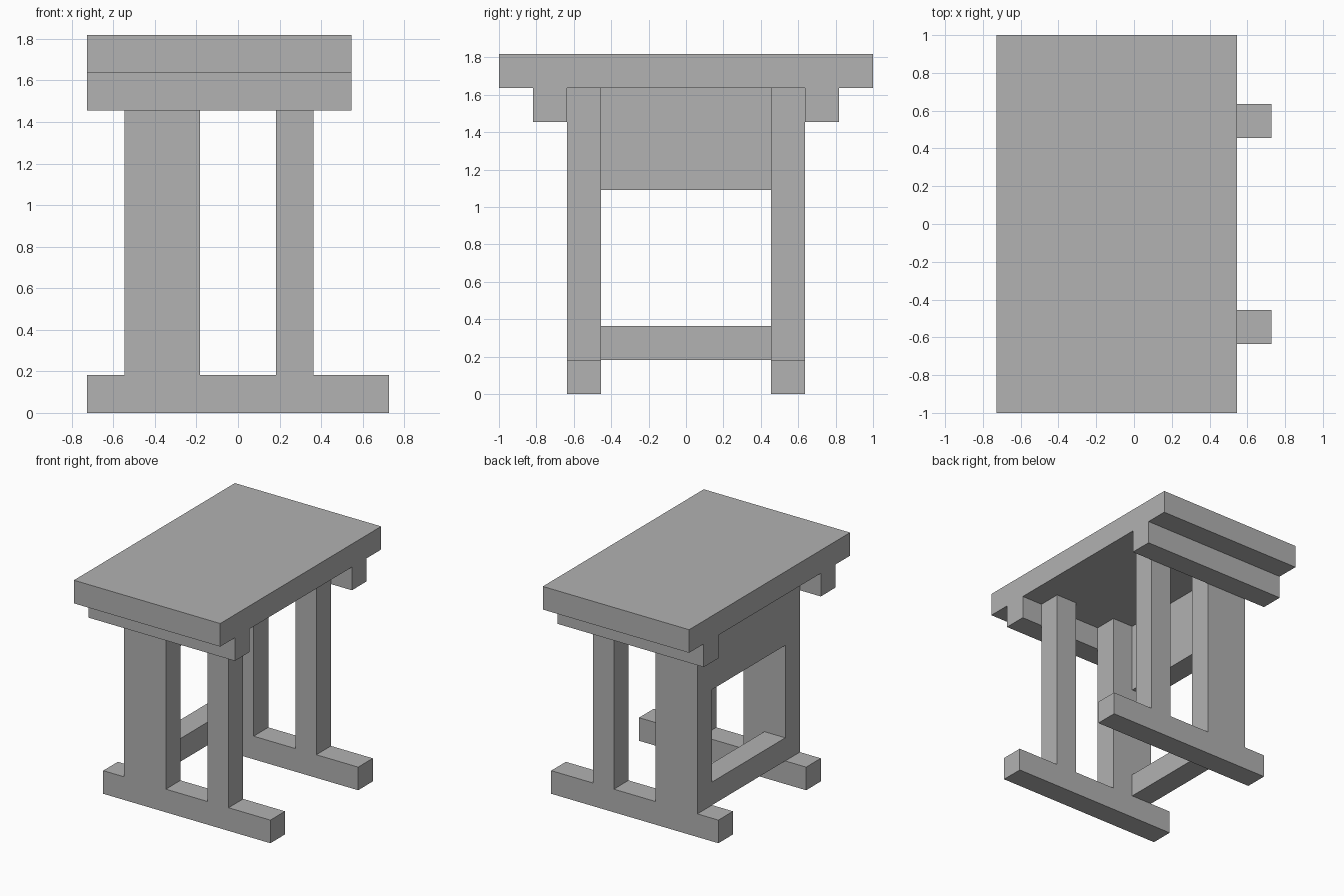
import bpy

if "Cube" in bpy.data.objects:
    bpy.data.objects.remove(bpy.data.objects["Cube"])

U = 2 / 11  # timber thickness, the module for every part

grey = bpy.data.materials.new("plain_grey")
grey.use_nodes = True
colour = (0.445, 0.445, 0.445, 1)
grey.diffuse_color = colour
grey.node_tree.nodes["Principled BSDF"].inputs["Base Color"].default_value = colour


def box(name, x, y, z):
    """Box spanning the (low, high) ranges, given in timber thicknesses."""
    spans = (x, y, z)
    bpy.ops.mesh.primitive_cube_add(size=1)
    obj = bpy.context.object
    obj.name = name
    for v in obj.data.vertices:
        v.co = [(lo if c < 0 else hi) * U for c, (lo, hi) in zip(v.co, spans)]
    obj.data.materials.append(grey)
    return obj


# Table top
box("table_top", (-4, 3), (-5.5, 5.5), (9, 10))

# End frames: foot, two legs and the cleat under the top
for end, side in (("front", -1), ("back", 1)):
    frame = sorted((side * 2.5, side * 3.5))
    outer = sorted((side * 3.5, side * 4.5))
    box(end + "_foot", (-4, 4), frame, (0, 1))
    box(end + "_wide_leg", (-3, -1), frame, (1, 9))
    box(end + "_narrow_leg", (1, 2), frame, (1, 9))
    box(end + "_cleat", (-4, 3), outer, (8, 9))

# Rails joining the wide legs
box("upper_panel", (-3, -2), (-2.5, 2.5), (6, 9))
box("lower_stretcher", (-3, -2), (-2.5, 2.5), (1, 2))
